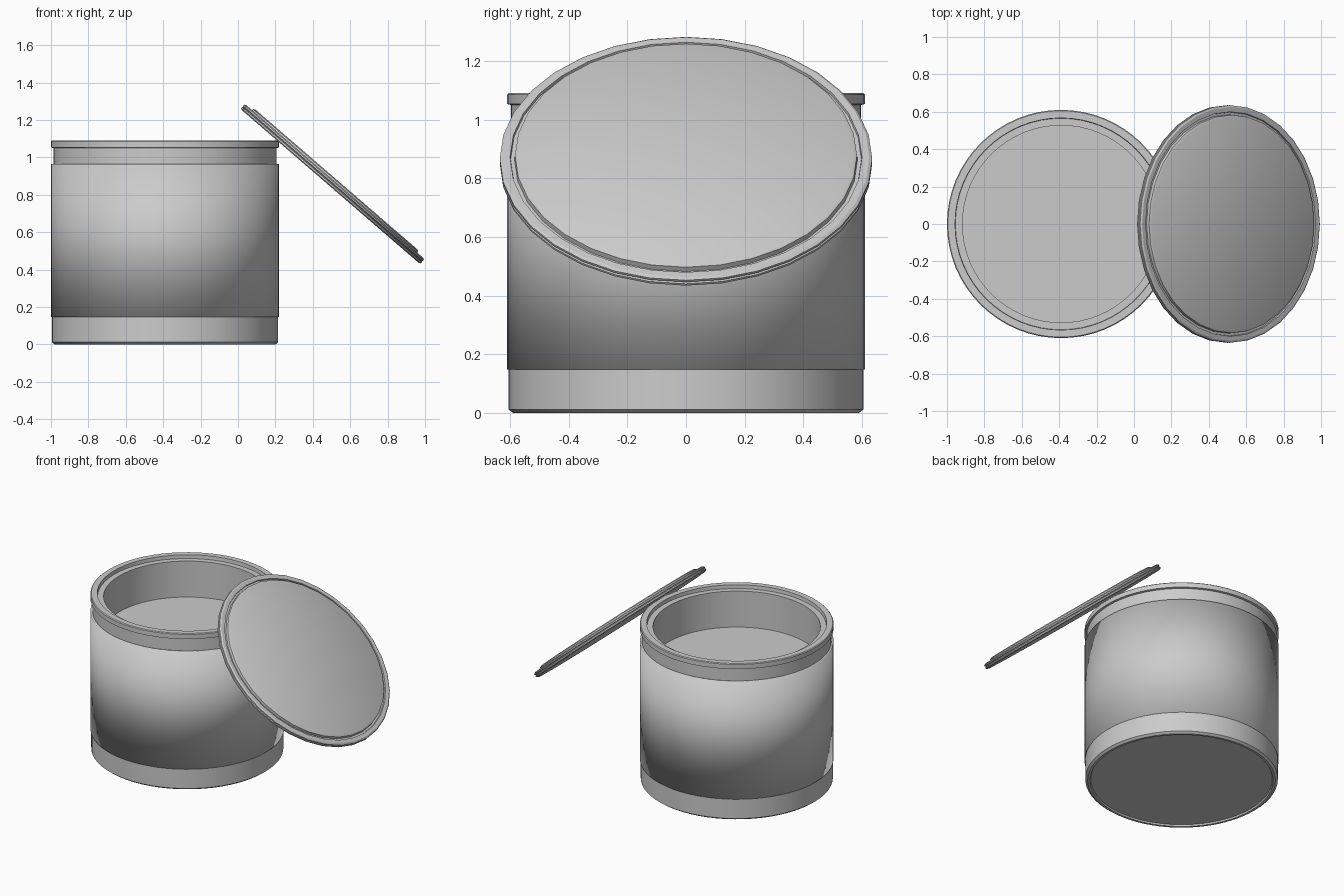
import bpy
import bmesh
from math import cos, sin, pi, radians

cube = bpy.data.objects.get("Cube")
if cube:
    bpy.data.objects.remove(cube, do_unlink=True)

# One plain grey for everything
grey = bpy.data.materials.new("plain_grey")
grey.use_nodes = True
colour = (0.6, 0.6, 0.6, 1)
grey.diffuse_color = colour
grey.node_tree.nodes["Principled BSDF"].inputs["Base Color"].default_value = colour


def lathe(name, profile, sides, sharp=30, closed=False):
    """Turn a (radius, height) profile around z; radius 0 makes a pole."""
    bm = bmesh.new()
    rings = []
    for r, z in profile:
        if r == 0:
            rings.append([bm.verts.new((0, 0, z))] * sides)
        else:
            angles = [2 * pi * i / sides for i in range(sides)]
            rings.append([bm.verts.new((r * cos(a), r * sin(a), z)) for a in angles])
    pairs = list(zip(rings, rings[1:]))
    if closed:
        pairs.append((rings[-1], rings[0]))
    for low, high in pairs:
        for i in range(sides):
            j = (i + 1) % sides
            corners = dict.fromkeys((low[i], low[j], high[j], high[i]))
            bm.faces.new(list(corners))
    bmesh.ops.recalc_face_normals(bm, faces=bm.faces)
    mesh = bpy.data.meshes.new(name)
    bm.to_mesh(mesh)
    bm.free()
    mesh.materials.append(grey)
    mesh.shade_smooth()
    if sharp:
        mesh.set_sharp_from_angle(angle=radians(sharp))
    obj = bpy.data.objects.new(name, mesh)
    bpy.context.collection.objects.link(obj)
    return obj


JAR_X = -0.39

# Jar shell: recessed underside, base band, neck, rim, stepped mouth and floor
jar = lathe("jar_body", [
    (0, 0.01), (0.57, 0.01), (0.575, 0), (0.59, 0), (0.605, 0.012),
    (0.605, 0.15), (0.597, 0.16), (0.597, 1.05),
    (0.61, 1.053), (0.61, 1.085), (0.605, 1.09), (0.567, 1.09),
    (0.565, 1.065), (0.527, 1.065), (0.527, 0.815), (0, 0.815),
], 64)
jar.location.x = JAR_X

# Wrapped sleeve, softly shaded across its edges
sleeve = lathe("label_sleeve", [
    (0.59, 0.148), (0.61, 0.148), (0.61, 0.965), (0.59, 0.965),
], 64, sharp=None, closed=True)
sleeve.location.x = JAR_X

# Lid: grooved edge, raised centre disc with a narrow channel around it
lid = lathe("lid", [
    (0, -0.018), (0.625, -0.018), (0.635, -0.012), (0.635, -0.004),
    (0.629, 0), (0.635, 0.004), (0.635, 0.012), (0.625, 0.018),
    (0.6, 0.018), (0.598, 0.008), (0.585, 0.008), (0.583, 0.026),
    (0.571, 0.032), (0, 0.032),
], 32)
lid.rotation_euler.y = radians(40.8)
lid.location = (0.505, 0, 0.858)
